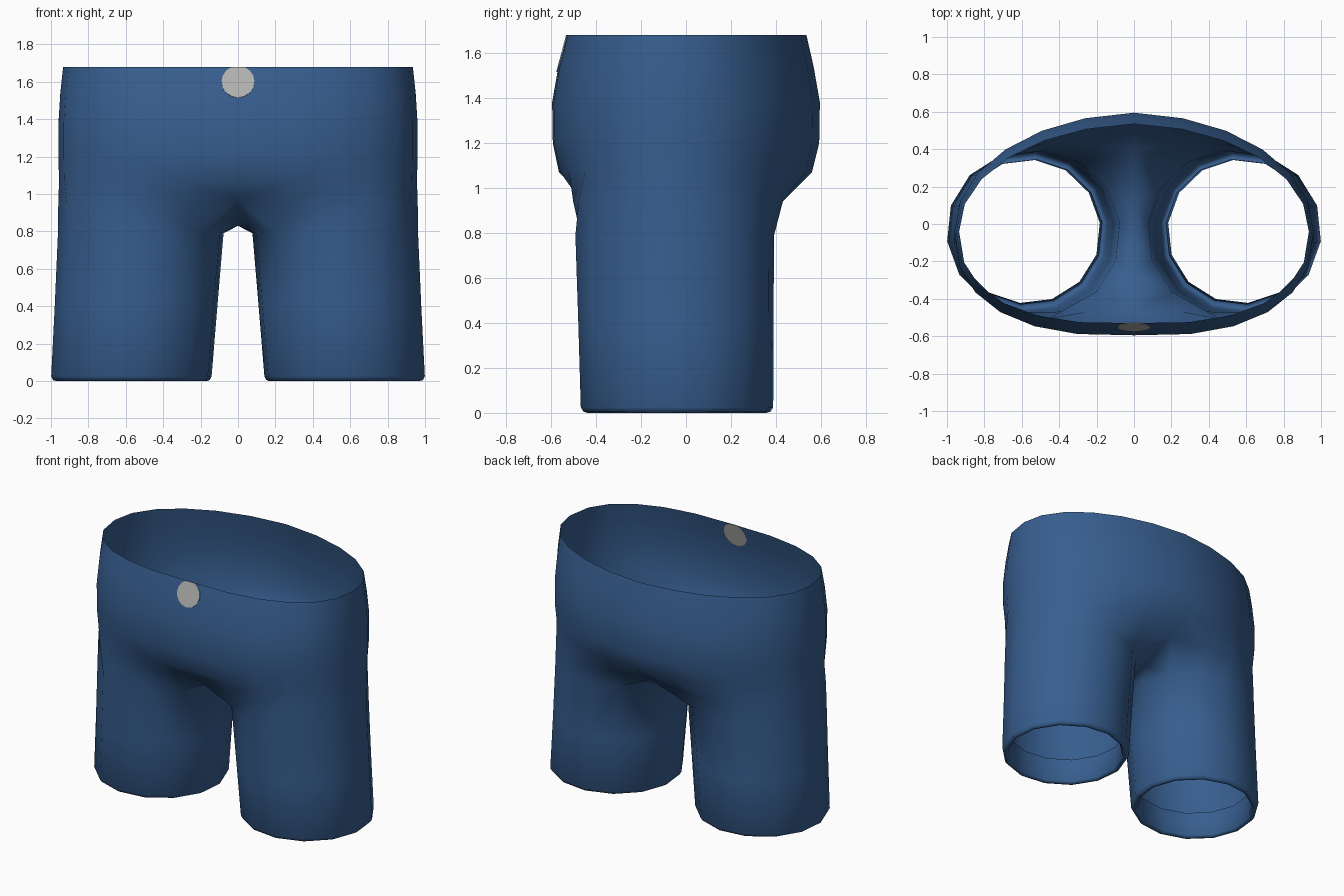
import bpy, bmesh, math
from mathutils import Vector

if "Cube" in bpy.data.objects:
    bpy.data.objects.remove(bpy.data.objects["Cube"])


def material(name, rgb):
    m = bpy.data.materials.new(name)
    m.diffuse_color = (*rgb, 1)
    m.use_nodes = True
    m.node_tree.nodes["Principled BSDF"].inputs["Base Color"].default_value = m.diffuse_color
    return m


denim = material("denim blue", (0.038, 0.112, 0.275))
metal = material("button grey", (0.45, 0.45, 0.44))

SIDES = 14   # vertices round a leg: 0-10 outer, 11-13 inner thigh
OUTER = 11


def leg_ring(z, cx, cy, rx, ry):
    pts = []
    for k in range(SIDES):
        a = math.radians(-135.5) + math.tau * k / SIDES
        pts.append(Vector((cx + rx * math.cos(a), cy + ry * math.sin(a), z)))
    return pts


def torso_ring(z, a, front, back):
    """Half ring from front centre round the side to back centre."""
    pts = []
    for j in range(OUTER + 2):
        t = math.radians(-90 + 15 * j)
        p = 2 / 2.35 if t < 0 else 2 / 2.08
        c, s = max(math.cos(t), 0), math.sin(t)
        y = front * abs(s) ** p if s < 0 else back * abs(s) ** p
        x = 0 if j in (0, OUTER + 1) else a * c ** p
        pts.append(Vector((x, y - 0.04 * c, z)))
    return pts


def polar_mix(p, q, f, z, centre=Vector((0.5, -0.05))):
    """Blend two points round the leg axis so the hip is not pinched."""
    u, v = p.xy - centre, q.xy - centre
    d = u.lerp(v, f).normalized() * (u.length * (1 - f) + v.length * f) + centre
    return Vector((d.x, d.y, z))


bm = bmesh.new()


def add(pts):
    return [bm.verts.new(p) for p in pts]


def bridge(lo, hi, closed=False):
    n = len(lo)
    for i in range(n if closed else n - 1):
        j = (i + 1) % n
        bm.faces.new((lo[i], lo[j], hi[j], hi[i]))


# Leg: hem folded up inside, then tube up to the crotch
legs = [add(leg_ring(*r)) for r in (
    (0.190, 0.562, -0.042, 0.396, 0.391),
    (0.015, 0.570, -0.04, 0.390, 0.384),
    (0.000, 0.570, -0.04, 0.405, 0.400),
    (0.005, 0.570, -0.04, 0.422, 0.417),
    (0.025, 0.570, -0.04, 0.432, 0.430),
    (0.400, 0.545, -0.045, 0.438, 0.436),
    (0.790, 0.520, -0.05, 0.446, 0.444))]
for lo, hi in zip(legs, legs[1:]):
    bridge(lo, hi, True)
top = legs[-1]

# Hips and waist
profiles = [(1.07, 0.957, -0.565, 0.56), (1.20, 0.960, -0.592, 0.592),
            (1.38, 0.960, -0.595, 0.595), (1.54, 0.950, -0.567, 0.567),
            (1.68, 0.935, -0.53, 0.535)]
torso_pts = [torso_ring(*p) for p in profiles]

# Crotch seam along the centre line, and the ring joining leg to hips
seam = add([(0, y, z) for y, z in
            ((-0.47, 0.975), (-0.27, 0.87), (-0.08, 0.83), (0.12, 0.84), (0.40, 0.94))])
join = add([polar_mix(top[j].co, torso_pts[0][j + 1], 0.5, 0.94)
            for j in range(OUTER)])
bridge(top[:OUTER], join)
bm.faces.new((seam[0], top[0], join[0]))
bm.faces.new((top[OUTER - 1], seam[-1], join[-1]))
inner = [top[0], top[13], top[12], top[11], top[10]]
bridge(inner, seam)

rings = [[seam[0]] + join + [seam[-1]]] + [add(p) for p in torso_pts]
for lo, hi in zip(rings, rings[1:]):
    bridge(lo, hi)
bmesh.ops.recalc_face_normals(bm, faces=bm.faces)

me = bpy.data.meshes.new("shorts")
bm.to_mesh(me)
bm.free()
me.materials.append(denim)
for f in me.polygons:
    f.use_smooth = True
shorts = bpy.data.objects.new("shorts", me)
bpy.context.collection.objects.link(shorts)
mirror = shorts.modifiers.new("mirror", 'MIRROR')
mirror.merge_threshold = 0.001

# Waist button: thin disc flush in the front, leaning with the cloth
bpy.ops.mesh.primitive_cylinder_add(vertices=16, radius=0.088, depth=0.006,
                                    location=(0, -0.551, 1.6),
                                    rotation=(math.radians(90 - 14.8), 0, 0))
button = bpy.context.object
button.name = "waist_button"
button.data.materials.append(metal)
# Cut the disc level with the waistband edge
for v in button.data.vertices:
    v.co.y = min(v.co.y, 0.081)
